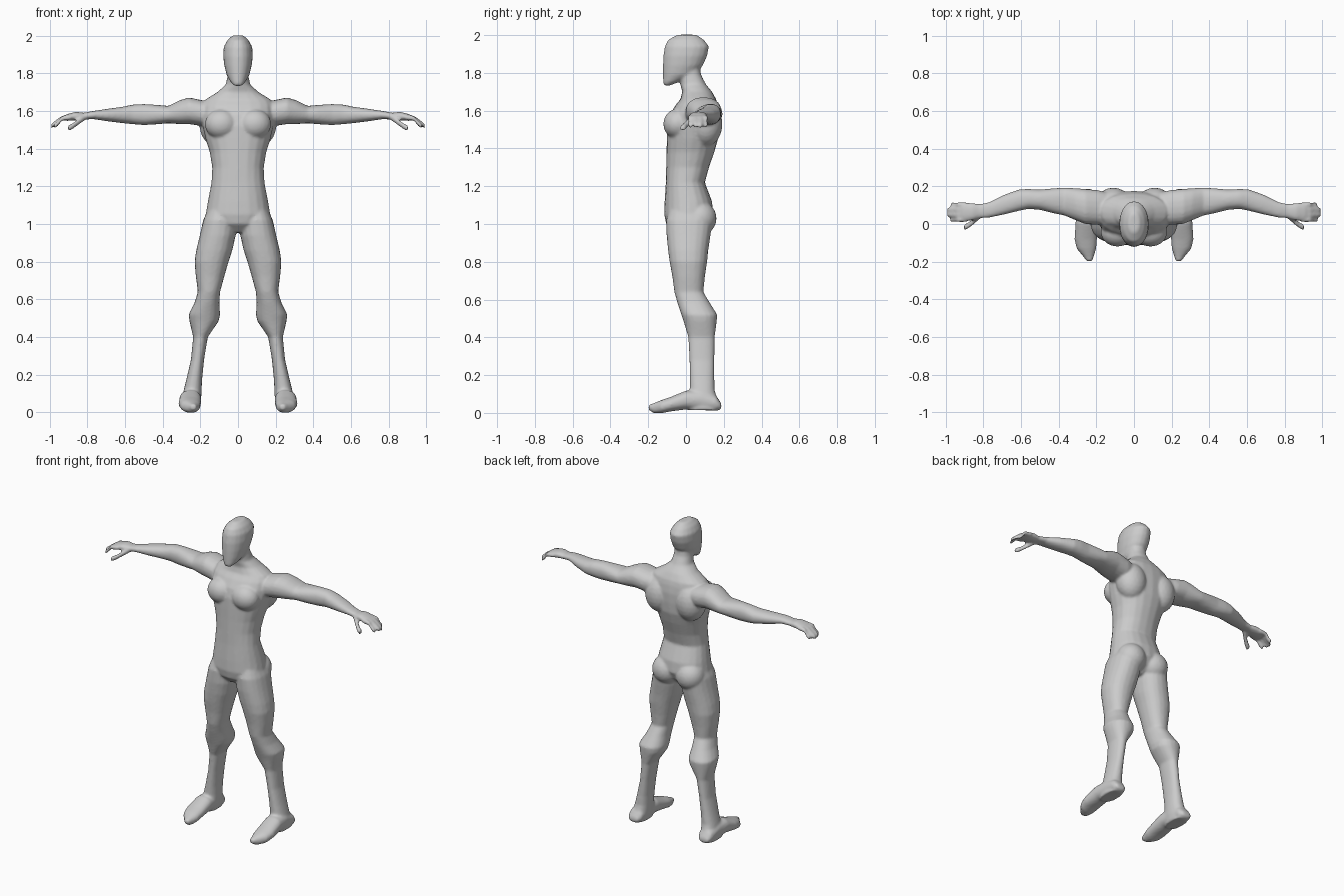
import bpy, bmesh, math
from mathutils import Matrix, Vector

bm = bmesh.new()
N = 20


def loft(axis, rows, side=1, p=2.25):
    """Skin closed rings; row = (position on axis, min/max of the two other axes)."""
    others = [i for i in range(3) if i != axis]
    rings = []
    for t, a0, a1, b0, b1 in rows:
        ring = []
        for k in range(N):
            ang = 2 * math.pi * k / N
            c, s = math.cos(ang), math.sin(ang)
            co = [0, 0, 0]
            co[axis] = t
            co[others[0]] = (a0 + a1) / 2 + (a1 - a0) / 2 * math.copysign(abs(c) ** (2 / p), c)
            co[others[1]] = (b0 + b1) / 2 + (b1 - b0) / 2 * math.copysign(abs(s) ** (2 / p), s)
            co[0] *= side
            ring.append(bm.verts.new(co))
        rings.append(ring)
    for r0, r1 in zip(rings, rings[1:]):
        for k in range(N):
            bm.faces.new((r0[k], r0[(k + 1) % N], r1[(k + 1) % N], r1[k]))
    bm.faces.new(rings[0][::-1])
    bm.faces.new(rings[-1])


def digit(points, r, side):
    loft(0, [(x, y - r, y + r, z - r, z + r) for x, y, z in points], side)


def muscle(centre, radii, side):
    m = Matrix.Translation(Vector((centre[0] * side, centre[1], centre[2]))) @ Matrix.Diagonal((*radii, 1))
    bmesh.ops.create_icosphere(bm, subdivisions=3, radius=1, matrix=m)


# torso and neck: z, half width, front y, back y
torso = [(.955, .05, -.06, .07), (1.0, .14, -.105, .12), (1.05, .172, -.115, .145),
         (1.12, .16, -.113, .138), (1.22, .141, -.107, .10), (1.30, .137, -.105, .122),
         (1.38, .15, -.103, .15), (1.45, .172, -.102, .17), (1.52, .188, -.10, .175),
         (1.58, .193, -.085, .175), (1.63, .19, -.055, .168), (1.66, .175, -.03, .16),
         (1.70, .11, -.02, .138), (1.74, .065, -.03, .105), (1.79, .055, -.035, .08),
         (1.86, .05, -.03, .07)]
loft(2, [(z, -w, w, f, b) for z, w, f, b in torso])

# head with flat face and pointed chin
head = [(1.733, .02, -.119, -.085), (1.755, .04, -.121, -.03), (1.79, .06, -.122, .05),
        (1.84, .073, -.122, .09), (1.89, .079, -.12, .112), (1.94, .076, -.112, .122),
        (1.975, .057, -.095, .095), (2.002, .028, -.045, .055)]
loft(2, [(z, -w, w, f, b) for z, w, f, b in head], p=2.1)

leg = [(1.10, .03, .15, -.08, .11), (1.02, .01, .185, -.105, .14), (.94, .012, .203, -.103, .13),
       (.86, .03, .222, -.095, .118), (.80, .05, .231, -.087, .112), (.72, .073, .224, -.072, .10),
       (.64, .095, .213, -.062, .092), (.58, .099, .232, -.045, .128), (.52, .095, .262, -.025, .166),
       (.485, .102, .258, -.013, .163), (.40, .16, .238, .012, .152), (.28, .18, .25, .018, .15),
       (.18, .19, .273, .02, .15), (.12, .193, .288, .02, .152), (.06, .196, .30, .0, .17),
       (.014, .205, .30, .01, .175)]
foot = [(.187, .225, .285, .02, .05), (.16, .205, .30, .01, .09), (.08, .198, .305, .015, .12),
        (.0, .195, .311, .018, .118), (-.08, .196, .316, .008, .085), (-.13, .20, .305, -.002, .068),
        (-.17, .212, .272, -.002, .052), (-.198, .222, .25, .016, .042)]
arm = [(.12, .0, .16, 1.53, 1.64), (.19, -.005, .18, 1.52, 1.657), (.26, .0, .186, 1.53, 1.672),
       (.31, .02, .19, 1.53, 1.657), (.37, .045, .194, 1.535, 1.627), (.42, .055, .19, 1.53, 1.632),
       (.50, .075, .183, 1.525, 1.637), (.56, .08, .186, 1.53, 1.634), (.61, .07, .184, 1.535, 1.623),
       (.69, .05, .155, 1.545, 1.612), (.77, .033, .116, 1.557, 1.60), (.82, .03, .106, 1.554, 1.59),
       (.86, .018, .112, 1.55, 1.596), (.91, .013, .114, 1.547, 1.583), (.93, .02, .107, 1.55, 1.572)]

for side in (1, -1):
    loft(2, leg, side)
    loft(1, foot, side)
    loft(0, arm, side)
    # fingers and thumb
    for i in range(4):
        y = .022 + .027 * i
        tip = (.975, .992, .99, .972)[i]
        digit([(.89, y, 1.565), (.935, y, 1.562), (tip - .02, y, 1.536), (tip, y, 1.519)], .0125, side)
    digit([(.81, .05, 1.568), (.85, .015, 1.54), (.88, -.008, 1.518), (.902, -.018, 1.508)], .016, side)
    # chest, shoulder blade and buttock
    muscle((.088, -.045, 1.53), (.088, .075, .08), side)
    muscle((.11, .105, 1.53), (.095, .088, .12), side)
    muscle((.085, .075, 1.03), (.09, .087, .09), side)

bmesh.ops.recalc_face_normals(bm, faces=bm.faces[:])
mesh = bpy.data.meshes.new("human_body")
bm.to_mesh(mesh)
bm.free()
body = bpy.data.objects.new("human_body", mesh)
bpy.context.collection.objects.link(body)

# fuse the overlapping parts into one skin and soften the joins
fuse = body.modifiers.new("fuse", 'REMESH')
fuse.mode = 'VOXEL'
fuse.voxel_size = .0075
fuse.use_smooth_shade = True
soft = body.modifiers.new("soften", 'SMOOTH')
soft.factor = .5
soft.iterations = 6
